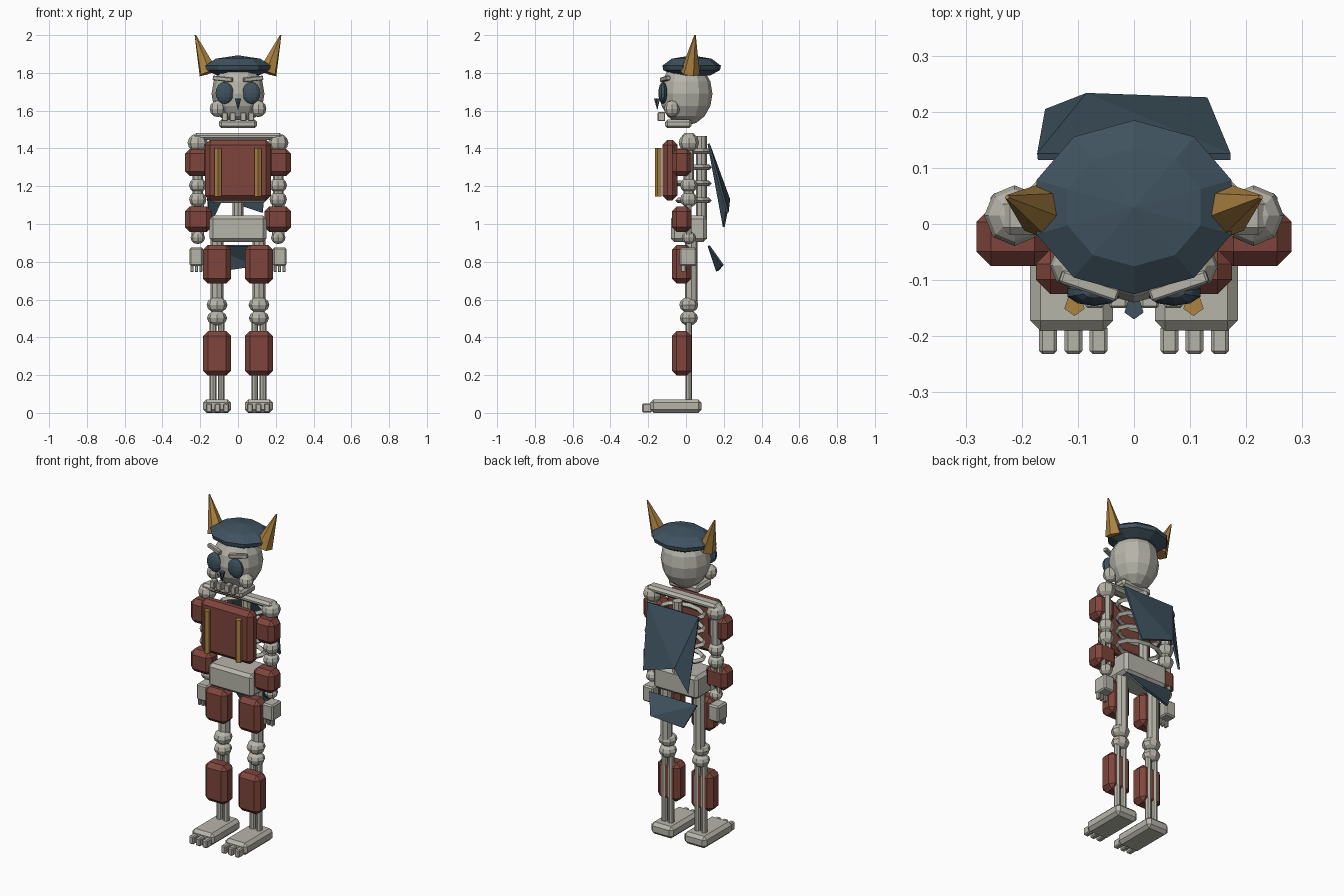
import bpy, bmesh, math
from mathutils import Vector, Matrix

if "Cube" in bpy.data.objects:
    bpy.data.objects.remove(bpy.data.objects["Cube"])


def material(name, rgb):
    m = bpy.data.materials.new(name)
    m.use_nodes = True
    m.diffuse_color = (*rgb, 1)
    bsdf = m.node_tree.nodes["Principled BSDF"]
    bsdf.inputs["Base Color"].default_value = (*rgb, 1)
    bsdf.inputs["Roughness"].default_value = 0.9
    return m


BONE = material("bone", (0.47, 0.46, 0.40))
SLATE = material("slate_blue", (0.05, 0.085, 0.115))
MAROON = material("maroon", (0.21, 0.06, 0.045))
GOLD = material("gold", (0.42, 0.23, 0.055))


def finish(name, bm, mat):
    bmesh.ops.recalc_face_normals(bm, faces=bm.faces)
    me = bpy.data.meshes.new(name)
    bm.to_mesh(me)
    bm.free()
    me.materials.append(mat)
    ob = bpy.data.objects.new(name, me)
    bpy.context.collection.objects.link(ob)
    return ob


def box(name, mat, x, y, z, bevel=0.0, turn=None):
    """Chamfered box from (min, max) ranges, optionally turned on its centre."""
    bm = bmesh.new()
    bmesh.ops.create_cube(bm, size=1)
    for v in bm.verts:
        v.co = Vector(v.co[i] * (r[1] - r[0]) for i, r in enumerate((x, y, z)))
    if bevel:
        bmesh.ops.bevel(bm, geom=bm.edges[:], offset=bevel, segments=1,
                        affect="EDGES", clamp_overlap=True)
    ob = finish(name, bm, mat)
    ob.location = [sum(r) / 2 for r in (x, y, z)]
    if turn:
        ob.rotation_euler = turn
    return ob


def ball(name, mat, centre, radii, seg=8, rings=6):
    bm = bmesh.new()
    bmesh.ops.create_uvsphere(bm, u_segments=seg, v_segments=rings, radius=1)
    bmesh.ops.scale(bm, vec=radii, verts=bm.verts)
    bmesh.ops.translate(bm, vec=centre, verts=bm.verts)
    return finish(name, bm, mat)


def rod(name, mat, a, b, r1, r2=None, seg=8):
    """Straight cylinder or cone between two points."""
    a, b = Vector(a), Vector(b)
    bm = bmesh.new()
    bmesh.ops.create_cone(bm, cap_ends=True, segments=seg, radius1=r1,
                          radius2=r1 if r2 is None else r2, depth=(b - a).length)
    rot = (b - a).to_track_quat("Z", "Y").to_matrix().to_4x4()
    bmesh.ops.transform(bm, matrix=Matrix.Translation((a + b) / 2) @ rot, verts=bm.verts)
    return finish(name, bm, mat)


def cloth(name, points, faces):
    bm = bmesh.new()
    vs = [bm.verts.new(p) for p in points]
    for f in faces:
        bm.faces.new([vs[i] for i in f])
    ob = finish(name, bm, SLATE)
    mod = ob.modifiers.new("thickness", "SOLIDIFY")
    mod.thickness = 0.012
    mod.offset = 0


def span(c, half):
    return (c - half, c + half)


# Skull, jaw and nose
ball("skull", BONE, (0, 0, 1.69), (0.14, 0.14, 0.168), 12, 8)
box("jaw", BONE, (-0.1, 0.1), (-0.11, 0.03), (1.508, 1.553), 0.012)
rod("nose", SLATE, (0, -0.152, 1.605), (0, -0.152, 1.665), 0.001, 0.018, 5)
for i, x in enumerate((-0.07, -0.028, 0.028, 0.07)):
    box(f"tooth_{i + 1}", BONE, span(x, 0.016), (-0.15, -0.11), (1.545, 1.592), 0.004)

# Cap, turned from a profile
bm = bmesh.new()
previous = None
N = 10
for r, z in ((0.62, 1.785), (0.97, 1.815), (1.0, 1.838), (0.68, 1.875)):
    ring = [bm.verts.new((0.183 * r * math.sin(2 * math.pi * k / N),
                          0.03 + 0.155 * r * math.cos(2 * math.pi * k / N), z))
            for k in range(N)]
    if previous:
        for k in range(N):
            j = (k + 1) % N
            bm.faces.new((previous[k], previous[j], ring[j], ring[k]))
    else:
        bm.faces.new(ring)
    previous = ring
apex = bm.verts.new((0, 0.03, 1.893))
for k in range(N):
    bm.faces.new((previous[k], previous[(k + 1) % N], apex))
finish("cap", bm, SLATE)

# Torso
box("chest_plate", MAROON, (-0.175, 0.175), (-0.125, -0.045), (1.125, 1.445), 0.026)
box("collar_bar", BONE, (-0.235, 0.235), (-0.02, 0.05), (1.445, 1.483), 0.014)
rod("spine", BONE, (0, 0.082, 0.92), (0, 0.082, 1.465), 0.028)
box("pelvis", BONE, (-0.15, 0.15), (-0.08, 0.11), (0.905, 1.045), 0.018)

# Ribs as closed oval hoops
for i, z in enumerate((1.385, 1.3, 1.215, 1.125)):
    curve = bpy.data.curves.new(f"rib_{i + 1}", "CURVE")
    curve.dimensions = "3D"
    curve.bevel_depth = 0.015
    curve.bevel_resolution = 0
    path = curve.splines.new("POLY")
    path.points.add(11)
    path.use_cyclic_u = True
    for k, p in enumerate(path.points):
        a = math.tau * k / 12
        p.co = (0.135 * math.cos(a), 0.04 + 0.082 * math.sin(a), z, 1)
    path.use_smooth = False
    curve.materials.append(BONE)
    bpy.context.collection.objects.link(bpy.data.objects.new(f"rib_{i + 1}", curve))

# Paired parts
for side, s in (("left", 1), ("right", -1)):
    # Face
    ball(f"{side}_eye", SLATE, (s * 0.071, -0.122, 1.694), (0.05, 0.024, 0.058), 10, 8)
    ball(f"{side}_cheek", BONE, (s * 0.108, -0.074, 1.61), (0.042, 0.042, 0.044))
    box(f"{side}_brow", BONE, span(s * 0.08, 0.054), span(-0.11, 0.012), span(1.768, 0.012),
        0.004, (0, s * -0.1, s * 0.33))
    rod(f"{side}_horn", GOLD, (s * 0.157, 0.022, 1.8), (s * 0.226, 0.048, 2.0), 0.052, 0.004, 6)
    rod(f"{side}_chest_strip", GOLD, (s * 0.106, -0.145, 1.145), (s * 0.106, -0.145, 1.403), 0.019, None, 5)

    # Arm
    ax, ay = s * 0.213, 0.015
    for joint, z, r in (("shoulder", 1.43, 0.054), ("upper_elbow", 1.205, 0.046),
                        ("lower_elbow", 1.13, 0.046), ("wrist", 0.928, 0.038)):
        ball(f"{side}_{joint}_joint", BONE, (ax, ay, z), (r, r, r * 0.9))
    rod(f"{side}_upper_arm_bone", BONE, (ax, ay, 1.13), (ax, ay, 1.43), 0.028)
    for k in (-1, 1):
        rod(f"{side}_forearm_bone_{k + 2}", BONE, (ax + k * 0.019, ay, 0.92), (ax + k * 0.019, ay, 1.13), 0.015)
    box(f"{side}_upper_arm_guard", MAROON, span(s * 0.216, 0.065), (-0.075, 0.03), (1.253, 1.398), 0.026)
    box(f"{side}_forearm_guard", MAROON, span(s * 0.211, 0.07), (-0.075, 0.03), (0.957, 1.093), 0.026)
    box(f"{side}_hand", BONE, span(s * 0.22, 0.036), (-0.035, 0.055), (0.778, 0.875), 0.008)
    for k in (-1, 0, 1):
        box(f"{side}_finger_{k + 2}", BONE, span(s * 0.22 + k * 0.023, 0.008), span(-0.015, 0.012),
            (0.745, 0.79), 0.003)

    # Leg
    lx = s * 0.111
    rod(f"{side}_thigh_bone", BONE, (lx, 0.028, 0.57), (lx, 0.028, 0.93), 0.034)
    ball(f"{side}_upper_knee_joint", BONE, (lx, 0.015, 0.572), (0.055, 0.05, 0.042))
    ball(f"{side}_lower_knee_joint", BONE, (lx, 0.015, 0.502), (0.053, 0.048, 0.04))
    for k in (-1, 1):
        rod(f"{side}_shin_bone_{k + 2}", BONE, (lx + k * 0.022, 0.015, 0.06), (lx + k * 0.022, 0.015, 0.5), 0.018)
    box(f"{side}_thigh_guard", MAROON, span(lx, 0.074), (-0.075, 0.028), (0.685, 0.89), 0.026)
    box(f"{side}_shin_guard", MAROON, span(lx, 0.074), (-0.075, 0.028), (0.197, 0.433), 0.026)
    box(f"{side}_foot", BONE, span(lx, 0.074), (-0.19, 0.083), (0, 0.072), 0.018)
    for k in (-1, 0, 1):
        box(f"{side}_toe_{k + 2}", BONE, span(s * 0.108 + k * 0.045, 0.016), (-0.232, -0.18), (0.002, 0.05), 0.006)

# Torn cape pieces hanging off the back
cloth("upper_cape",
      [(0.172, 0.12, 1.425), (-0.172, 0.12, 1.425), (-0.155, 0.2, 0.985),
       (-0.083, 0.228, 1.13), (0.13, 0.22, 1.06)],
      [(1, 2, 3), (0, 1, 3), (0, 3, 4)])
cloth("lower_cape",
      [(0.16, 0.12, 0.885), (-0.16, 0.12, 0.885), (-0.1, 0.165, 0.75), (0.1, 0.195, 0.78)],
      [(0, 1, 3), (1, 2, 3)])
